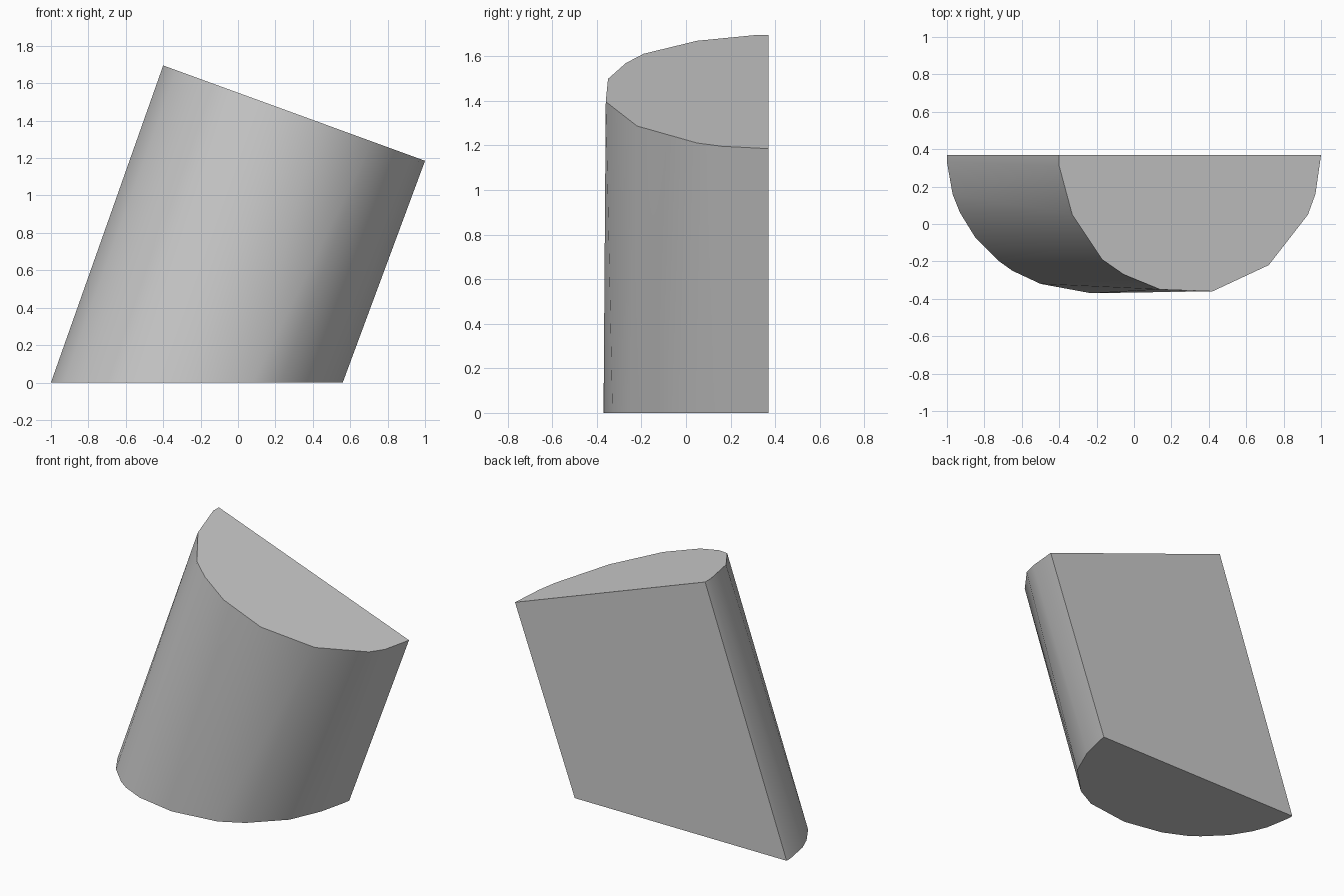
import bpy
import bmesh
from math import radians

cube = bpy.data.objects.get("Cube")
if cube:
    bpy.data.objects.remove(cube, do_unlink=True)

BACK = 0.37

# Ground outline and slanted top outline of the leaning half cylinder (x, y)
base = [(-1, BACK), (-1, .33), (-.97, .16), (-.93, .06), (-.85, -.07),
        (-.72, -.2), (-.65, -.25), (-.5, -.32), (-.23, -.37), (.08, -.33),
        (.23, -.25), (.42, -.06), (.51, .145), (.55, .31), (.56, BACK)]
top = [(-.4, BACK), (-.4, .31), (-.33, .05), (-.17, -.19), (-.055, -.27),
       (.14, -.35), (.42, -.36), (.72, -.22), (.93, .05), (.97, .16), (1, BACK)]


def top_height(x):
    return 1.695 - 0.364 * (x + 0.4)


# Wrap both outlines in one solid
bm = bmesh.new()
for x, y in base:
    bm.verts.new((x, y, 0))
for x, y in top:
    bm.verts.new((x, y, top_height(x)))
bmesh.ops.convex_hull(bm, input=bm.verts[:])

# Merge the flat caps and back into single faces
bmesh.ops.dissolve_limit(bm, angle_limit=radians(0.5),
                         verts=bm.verts[:], edges=bm.edges[:])
bmesh.ops.recalc_face_normals(bm, faces=bm.faces[:])

mesh = bpy.data.meshes.new("leaning_half_cylinder")
bm.to_mesh(mesh)
bm.free()
body = bpy.data.objects.new("leaning_half_cylinder", mesh)
bpy.context.collection.objects.link(body)

# Plain grey finish
grey = bpy.data.materials.new("plain_grey")
grey.use_nodes = True
color = (0.6, 0.6, 0.6, 1)
grey.diffuse_color = color
grey.node_tree.nodes["Principled BSDF"].inputs["Base Color"].default_value = color
mesh.materials.append(grey)

# Smooth curved wall, sharp rims
bpy.ops.object.select_all(action="DESELECT")
body.select_set(True)
bpy.context.view_layer.objects.active = body
bpy.ops.object.shade_smooth_by_angle(angle=radians(30))
